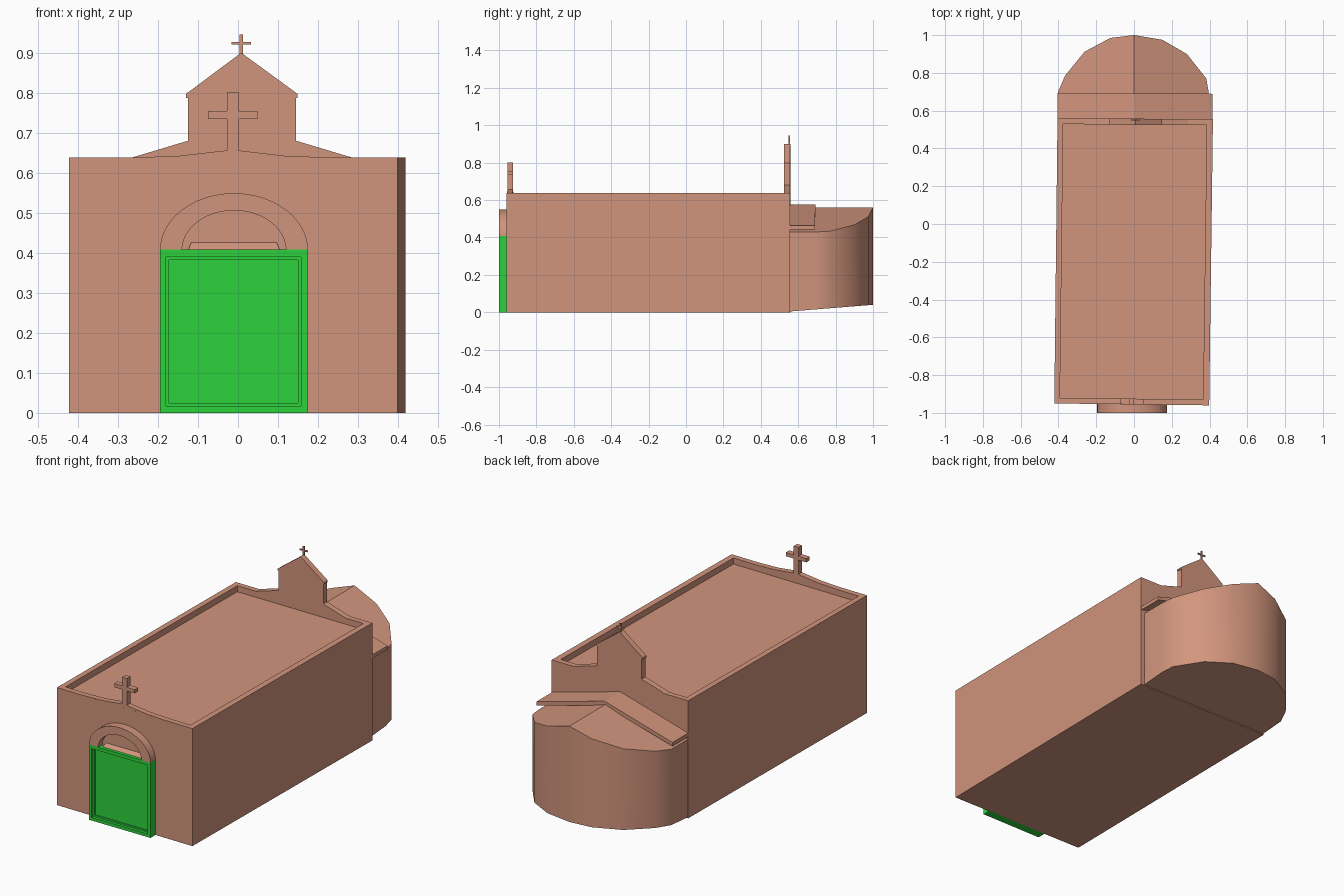
import bpy, bmesh, math

if "Cube" in bpy.data.objects:
    bpy.data.objects.remove(bpy.data.objects["Cube"])


def material(name, col):
    m = bpy.data.materials.new(name)
    m.diffuse_color = (*col, 1)
    m.use_nodes = True
    m.node_tree.nodes["Principled BSDF"].inputs["Base Color"].default_value = m.diffuse_color
    return m


CLAY = material("terracotta", (0.64, 0.30, 0.205))
GREEN = material("door green", (0.027, 0.64, 0.045))


def mesh(name, verts, faces, mat=CLAY):
    me = bpy.data.meshes.new(name)
    me.from_pydata(verts, [], faces)
    bm = bmesh.new()
    bm.from_mesh(me)
    bmesh.ops.recalc_face_normals(bm, faces=bm.faces)
    bm.to_mesh(me)
    bm.free()
    me.materials.append(mat)
    ob = bpy.data.objects.new(name, me)
    bpy.context.collection.objects.link(ob)
    return ob


def rings(name, loops, mat=CLAY):
    """Skin a stack of equal-length loops, capping both ends."""
    n = len(loops[0])
    faces = [[k * n + i, k * n + (i + 1) % n, (k + 1) * n + (i + 1) % n, (k + 1) * n + i]
             for k in range(len(loops) - 1) for i in range(n)]
    last = (len(loops) - 1) * n
    faces += [list(range(n))[::-1], list(range(last, last + n))]
    return mesh(name, [p for l in loops for p in l], faces, mat)


def slab(name, profile, y0, y1, skew=0.0, mat=CLAY):
    """Extrude an x-z profile along y; skew follows the slightly crooked walls."""
    return rings(name, [[(x, y + skew * x, z) for x, z in profile] for y in (y0, y1)], mat)


def rect(x0, x1, z0, z1):
    return [(x0, z0), (x1, z0), (x1, z1), (x0, z1)]


def cross(cx, z0, z1, stem, arm, a0, a1):
    half = [(stem, z0), (stem, a0), (arm, a0), (arm, a1), (stem, a1), (stem, z1)]
    return [(cx + x, z) for x, z in half] + [(cx - x, z) for x, z in reversed(half)]


# nave: slightly crooked box with a sunken roof behind a parapet
outer = [(-0.422, -0.95), (0.398, -0.96), (0.418, 0.555), (-0.405, 0.56)]
inner = [(-0.392, -0.92), (0.366, -0.93), (0.385, 0.525), (-0.375, 0.53)]
rings("nave", [[(x, y, z) for x, y in plan] for plan, z in
               ((outer, 0), (outer, 0.638), (inner, 0.638), (inner, 0.605))])

# front parapet rise and front cross
slab("front_parapet_rise", [(-0.27, 0.62), (0.24, 0.62), (0.24, 0.638), (0.12, 0.642),
                            (0.0, 0.656), (-0.028, 0.656), (-0.15, 0.642), (-0.27, 0.638)],
     -0.955, -0.925, -0.012)
slab("front_cross", cross(-0.013, 0.65, 0.802, 0.014, 0.062, 0.734, 0.754), -0.955, -0.925, -0.012)

# back gable with its small cross
slab("back_gable", [(-0.265, 0.62), (0.285, 0.62), (0.285, 0.638), (0.145, 0.68), (0.145, 0.787),
                    (0.149, 0.787), (0.149, 0.797), (0.008, 0.9), (-0.13, 0.797), (-0.13, 0.787),
                    (-0.125, 0.787), (-0.125, 0.68), (-0.265, 0.638)], 0.525, 0.5575, -0.006)
slab("gable_cross", cross(0.008, 0.893, 0.946, 0.004, 0.024, 0.92, 0.927), 0.549, 0.556)

# chancel roof: thin pitched slab just behind the nave
slab("chancel_roof", [(-0.405, 0.443), (0.005, 0.553), (0.416, 0.443), (0.416, 0.463),
                      (0.005, 0.577), (-0.405, 0.463)], 0.55, 0.692, -0.006)

# apse: faceted round end, top cut by a pitched roof, floor rising to the back
plan = [(0.0, 0.55), (0.395, 0.55), (0.395, 0.70), (0.383, 0.77), (0.28, 0.90), (0.15, 0.975),
        (0.0, 1.0), (-0.125, 0.985), (-0.262, 0.912), (-0.365, 0.785), (-0.402, 0.70), (-0.402, 0.55)]
n = len(plan)
av = [(x, y, 0.004 + 0.08 * (y - 0.55)) for x, y in plan]
av += [(x, y, 0.56 - 0.33 * abs(x)) for x, y in plan]
af = [[i, (i + 1) % n, n + (i + 1) % n, n + i] for i in range(n)]
af += [list(range(n)), list(range(n, n + 7)), [n] + list(range(n + 6, 2 * n))]
apse = mesh("apse", av, af)
bpy.context.view_layer.objects.active = apse
apse.select_set(True)
bpy.ops.object.shade_smooth_by_angle(angle=math.radians(32))

# door: green frame with a stepped recessed panel
steps = [(rect(-0.195, 0.175, 0, 0.408), -0.95), (rect(-0.195, 0.175, 0, 0.408), -1.0),
         (rect(-0.18, 0.158, 0.017, 0.39), -1.0), (rect(-0.18, 0.158, 0.017, 0.39), -0.985),
         (rect(-0.172, 0.15, 0.025, 0.382), -0.985), (rect(-0.172, 0.15, 0.025, 0.382), -0.978)]
rings("door", [[(x, y, z) for x, z in r] for r, y in steps], GREEN)

# arch over the door, with a closed lunette and sloped sill inside it
def arc(rx, rz, cx=-0.01, seg=24):
    return [(cx + rx * math.cos(math.pi * i / seg), 0.406 + rz * math.sin(math.pi * i / seg))
            for i in range(seg + 1)]


slab("door_arch", arc(0.185, 0.143) + arc(0.13, 0.1)[::-1], -1.0, -0.95)
slab("lunette", arc(0.135, 0.105), -0.965, -0.95)
mesh("lunette_sill", [(-0.125, -0.985, 0.406), (0.105, -0.985, 0.406), (0.105, -0.95, 0.406),
                      (-0.125, -0.95, 0.406), (-0.115, -0.96, 0.43), (0.095, -0.96, 0.43)],
     [[0, 1, 5, 4], [1, 2, 5], [2, 3, 4, 5], [3, 0, 4], [3, 2, 1, 0]])
